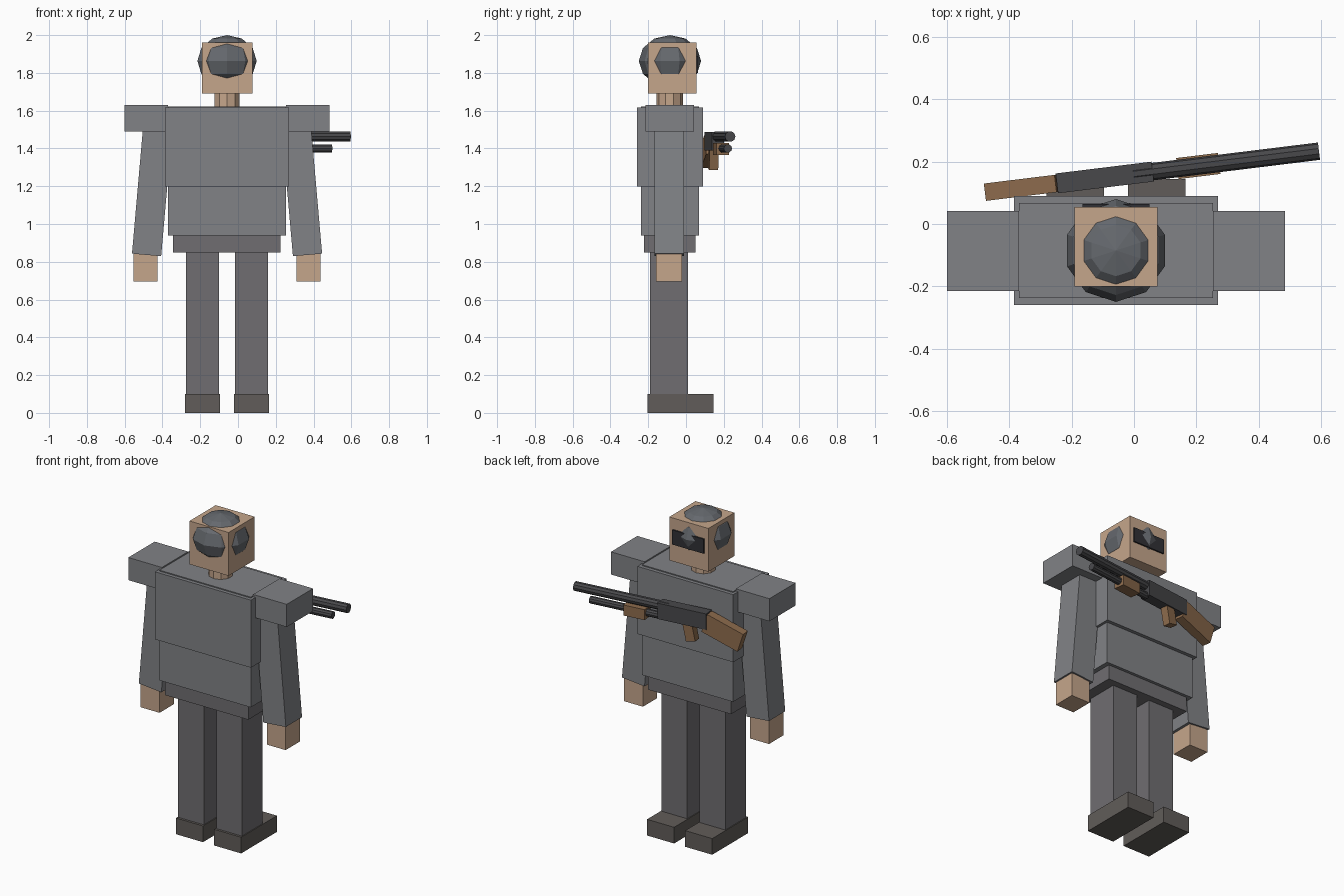
import bpy
from math import radians, pi
from mathutils import Matrix, Vector

if "Cube" in bpy.data.objects:
    bpy.data.objects.remove(bpy.data.objects["Cube"])

CX, CY = -0.058, -0.087          # body centre line


def material(name, rgb):
    m = bpy.data.materials.new(name)
    m.diffuse_color = (*rgb, 1)
    m.use_nodes = True
    m.node_tree.nodes["Principled BSDF"].inputs["Base Color"].default_value = m.diffuse_color
    return m


CLOTH = material("cloth", (0.22, 0.225, 0.24))
TROUSER = material("trouser", (0.16, 0.155, 0.165))
BOOT = material("boot_leather", (0.12, 0.108, 0.10))
SKIN = material("skin", (0.56, 0.38, 0.26))
WOOD = material("wood", (0.27, 0.15, 0.075))
METAL = material("dark_metal", (0.065, 0.065, 0.07))
HELMET = material("helmet_grey", (0.13, 0.14, 0.155))
VISOR = material("visor_dark", (0.03, 0.03, 0.035))


def finish(name, mat):
    ob = bpy.context.object
    ob.name = name
    ob.data.materials.append(mat)
    return ob


def box(name, mat, x, y, z):
    """Box given by its (min, max) range on each axis."""
    bpy.ops.mesh.primitive_cube_add(size=1, location=[(a + b) / 2 for a, b in (x, y, z)])
    ob = finish(name, mat)
    ob.scale = [b - a for a, b in (x, y, z)]
    return ob


def cylinder(name, mat, r, depth, loc, sides, rot=(0, 0, 0)):
    bpy.ops.mesh.primitive_cylinder_add(vertices=sides, radius=r, depth=depth,
                                        location=loc, rotation=rot)
    return finish(name, mat)


# Torso: core, chest shell, belt
box("torso", CLOTH, (-0.37, 0.254), (-0.238, 0.068), (0.94, 1.622))
box("chest_plate", CLOTH, (-0.386, 0.27), (-0.26, 0.09), (1.198, 1.616))
box("hips", TROUSER, (-0.344, 0.226), (-0.222, 0.05), (0.85, 0.94))

# Head, neck, helmet and visor
cylinder("neck", SKIN, 0.07, 0.09, (CX, CY, 1.66), 10)
box("head", SKIN, (-0.191, 0.076), (-0.201, 0.055), (1.692, 1.96))
bpy.ops.mesh.primitive_uv_sphere_add(segments=10, ring_count=6, radius=1,
                                     location=(CX, -0.085, 1.863))
finish("helmet", HELMET).scale = (0.165, 0.165, 0.137)
box("visor", VISOR, (-0.165, 0.05), (0.03, 0.064), (1.80, 1.89))

# Limbs, mirrored about the body centre
for side, s in (("left", -1), ("right", 1)):
    def span(a, b):
        return tuple(sorted((CX + s * a, CX + s * b)))

    box(side + "_shoulder", CLOTH, span(0.312, 0.542), (-0.215, 0.042), (1.49, 1.63))
    arm = box(side + "_arm", CLOTH, span(0.318, 0.473), (-0.168, -0.01), (0.835, 1.535))
    arm.rotation_euler.y = radians(-5) * s
    box(side + "_hand", SKIN, span(0.367, 0.496), (-0.16, -0.02), (0.695, 0.84))
    box(side + "_leg", TROUSER, span(0.043, 0.218), (-0.19, 0.01), (0.09, 0.86))
    box(side + "_boot", BOOT, span(0.038, 0.223), (-0.205, 0.145), (0.0, 0.1))

# Long gun, built along x then turned across the chest
along = (0, pi / 2, 0)
stock = box("gun_stock", WOOD, (-0.52, -0.28), (-0.028, 0.028), (1.33, 1.45))
stock.rotation_euler.y = radians(-18)
grip = box("gun_grip", WOOD, (-0.215, -0.155), (-0.024, 0.024), (1.29, 1.40))
grip.rotation_euler.y = radians(12)
gun = [
    stock, grip,
    box("gun_receiver", METAL, (-0.30, 0.01), (-0.032, 0.032), (1.39, 1.488)),
    cylinder("gun_barrel", METAL, 0.028, 0.60, (0.248, 0, 1.463), 10, along),
    cylinder("gun_tube", METAL, 0.022, 0.45, (0.225, 0, 1.40), 10, along),
    box("gun_fore_end", WOOD, (0.09, 0.225), (-0.034, 0.034), (1.365, 1.43)),
]
bpy.context.view_layer.update()
turn = Matrix.Translation(Vector((0.05, 0.167, 0))) @ Matrix.Rotation(radians(7), 4, 'Z')
for ob in gun:
    ob.matrix_world = turn @ ob.matrix_world
